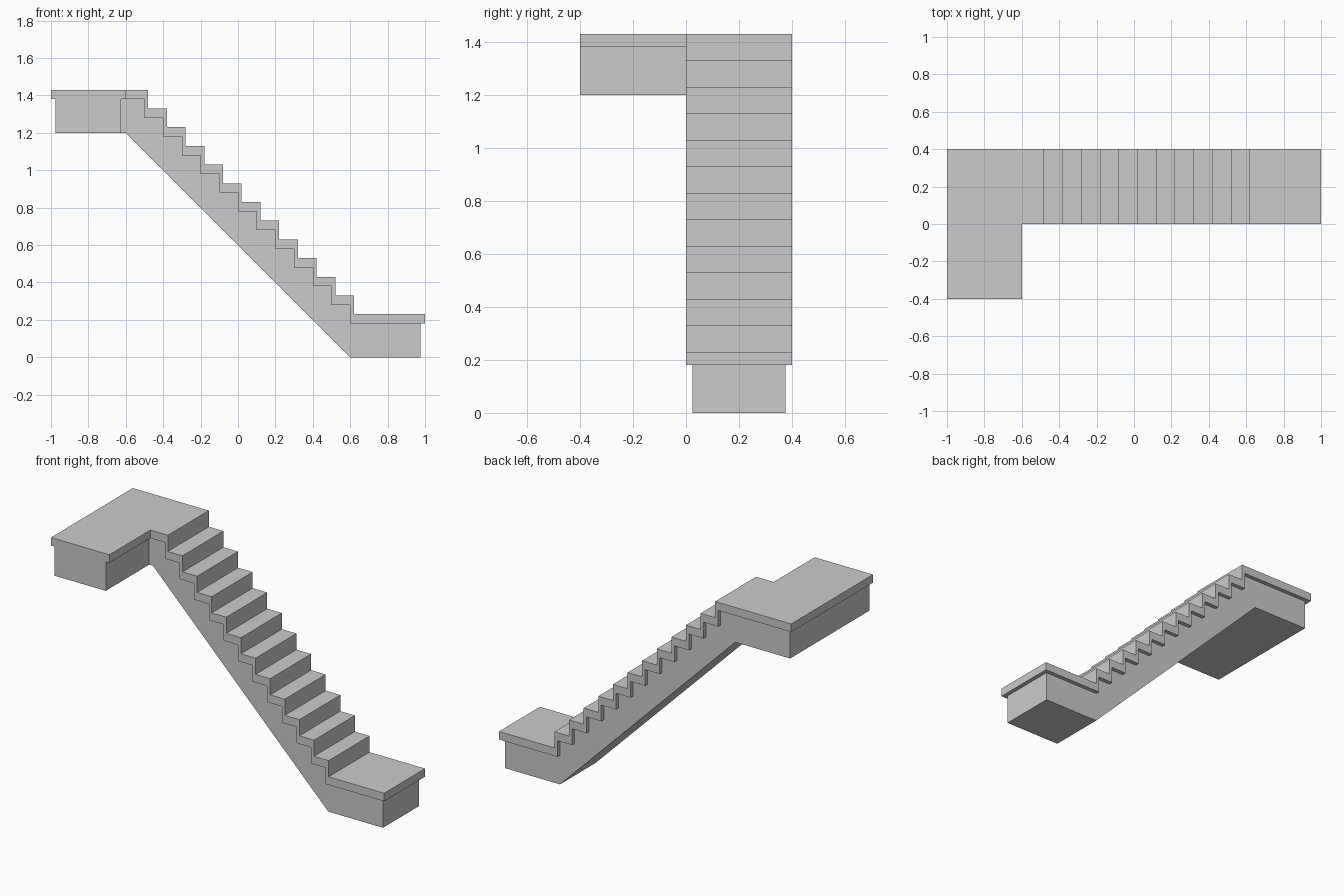
import bpy, bmesh

if "Cube" in bpy.data.objects:
    bpy.data.objects.remove(bpy.data.objects["Cube"])

STEPS, RISE = 12, 0.1


def stair_line(x, z):
    """Zigzag of risers and treads climbing towards -x."""
    pts = []
    for i in range(STEPS):
        pts += [(x - i * RISE, z + i * RISE), (x - i * RISE, z + (i + 1) * RISE)]
    return pts


def stair_solid(name, flight, landing, y_back, y_mid, y_front):
    """Extrude the x-z outline along y, with the landing end carried on to y_front."""
    bm = bmesh.new()
    outline = flight + landing
    n = len(outline)
    ends = [len(flight) - 1, n - 2, n - 1, 0]      # corners of the landing section
    back = [bm.verts.new((x, y_back, z)) for x, z in outline]
    mid = [bm.verts.new((x, y_mid, z)) for x, z in outline]
    front = [bm.verts.new((outline[i][0], y_front, outline[i][1])) for i in ends]

    def bridge(a, b):
        for i in range(len(a)):
            j = (i + 1) % len(a)
            bm.faces.new((a[i], a[j], b[j], b[i]))

    bm.faces.new(back)
    bm.faces.new(mid[:len(flight)])
    bridge(back, mid)
    bridge([mid[i] for i in ends], front)
    bm.faces.new(front)
    bmesh.ops.recalc_face_normals(bm, faces=bm.faces)
    # merge flat neighbouring faces
    bmesh.ops.dissolve_limit(bm, angle_limit=0.01, verts=bm.verts, edges=bm.edges)
    mesh = bpy.data.meshes.new(name)
    bm.to_mesh(mesh)
    bm.free()
    obj = bpy.data.objects.new(name, mesh)
    bpy.context.collection.objects.link(obj)
    return obj


# Solid base under the steps, sloping soffit, set in from the treads
base = [(-0.625, 1.2), (-0.6, 1.2), (0.6, 0), (0.975, 0), (0.975, 0.18)]
base += stair_line(0.6, 0.18) + [(-0.625, 1.38)]
stair_solid("stair_base", base, [(-0.975, 1.38), (-0.975, 1.2)], 0.375, 0.025, -0.4)

# Overhanging covering of treads, risers and landings
cover = [(-0.6, 1.38)] + stair_line(0.6, 0.18)[::-1] + [(1, 0.18), (1, 0.23)]
cover += stair_line(0.62, 0.23) + [(-0.6, 1.43)]
stair_solid("stair_treads", cover, [(-1, 1.43), (-1, 1.38)], 0.4, 0, -0.4)
